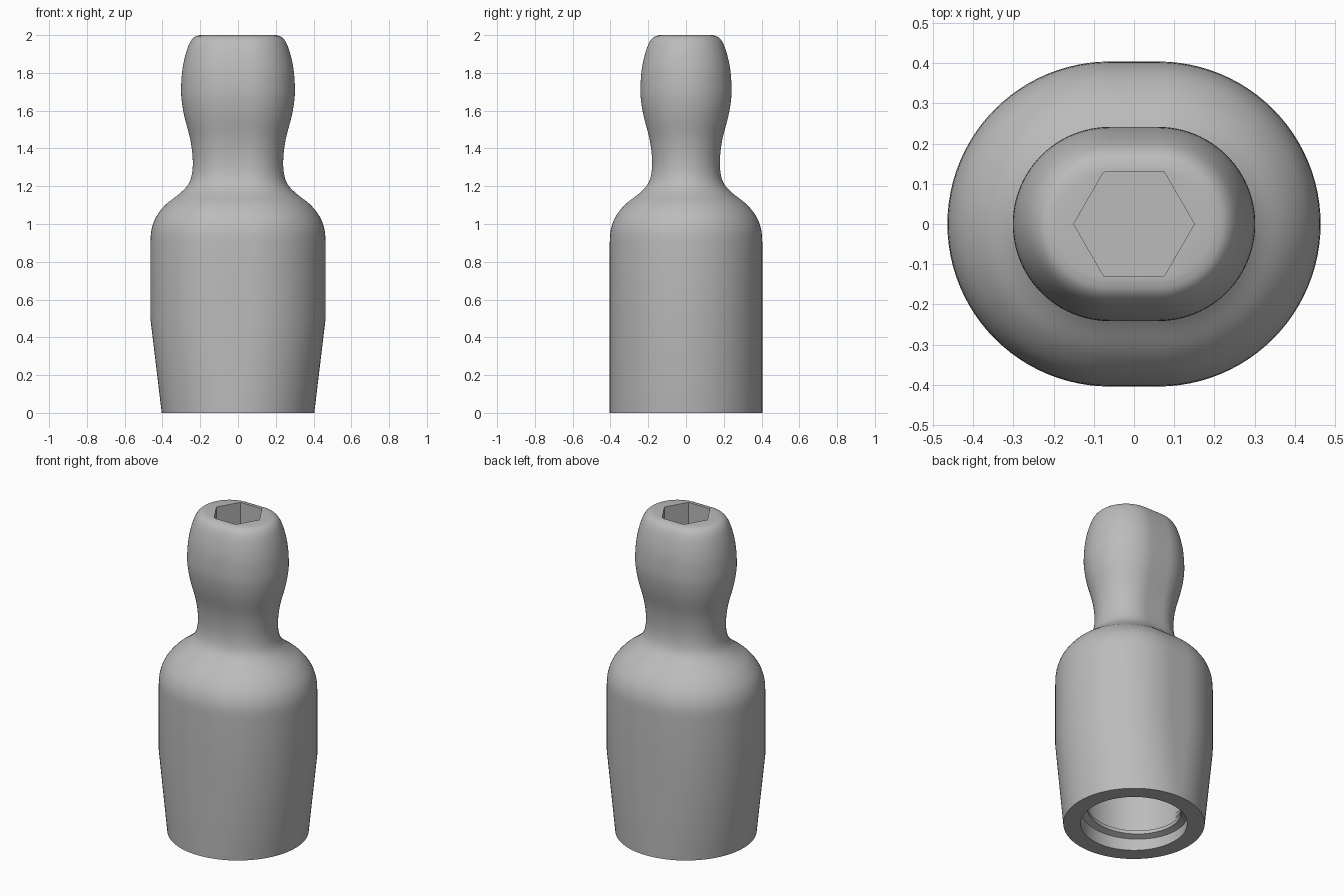
import bpy, bmesh, math
from mathutils import Vector

if "Cube" in bpy.data.objects:
    bpy.data.objects.remove(bpy.data.objects["Cube"])

grey = bpy.data.materials.new("plain grey")
grey.diffuse_color = (0.5, 0.5, 0.5, 1)
grey.use_nodes = True
grey.node_tree.nodes["Principled BSDF"].inputs["Base Color"].default_value = grey.diffuse_color

HALF = 48                      # segments per rounded end
ANGLES = [math.radians(-90 + 180 * i / HALF) for i in range(HALF + 1)]
ANGLES += [a + math.pi for a in ANGLES]


def stadium(r, e, z):
    """Round-ended outline: radius r, stretched by e to each side in x."""
    return [Vector((r * math.cos(a) + (e if i <= HALF else -e), r * math.sin(a), z))
            for i, a in enumerate(ANGLES)]


def hexagon(r, z):
    pts = []
    for a in ANGLES:
        d = r * math.cos(math.pi / 6) / math.cos(a % (math.pi / 3) - math.pi / 6)
        pts.append(Vector((d * math.cos(a), d * math.sin(a), z)))
    return pts


def smooth_profile(pts, steps=4):
    """Catmull-Rom curve through (radius, height) points."""
    p = [Vector(q) for q in [pts[0]] + pts + [pts[-1]]]
    out = []
    for a, b, c, d in zip(p, p[1:], p[2:], p[3:]):
        for k in range(steps):
            t = k / steps
            out.append(b + 0.5 * t * (c - a + t * (2*a - 5*b + 4*c - d + t * (3*b - 3*c + d - a))))
    return out + [p[-1]]


def finish(bm, name):
    bmesh.ops.remove_doubles(bm, verts=bm.verts, dist=1e-5)
    bmesh.ops.recalc_face_normals(bm, faces=bm.faces)
    mesh = bpy.data.meshes.new(name)
    bm.to_mesh(mesh)
    bm.free()
    mesh.materials.append(grey)
    ob = bpy.data.objects.new(name, mesh)
    bpy.context.collection.objects.link(ob)
    bpy.ops.object.select_all(action='DESELECT')
    bpy.context.view_layer.objects.active = ob
    ob.select_set(True)
    bpy.ops.object.shade_smooth_by_angle(angle=math.radians(30))
    return ob


def loft(bm, rings, closed=True, caps=True):
    rows = [[bm.verts.new(p) for p in ring] for ring in rings]
    n = len(rows[0])
    for a, b in zip(rows, rows[1:]):
        for i in range(n):
            j = (i + 1) % n
            bm.faces.new((a[i], a[j], b[j], b[i]))
    if caps:
        bm.faces.new(rows[0])
        bm.faces.new(rows[-1])


# Body: threaded bore, outer shell, shoulder, neck, knob and hex socket in one skin
E, R, BORE = 0.06, 0.404, 0.305
rings = [stadium(BORE, 0, 0.5), stadium(BORE, 0, 0), stadium(R, 0, 0), stadium(R, E, 0.5)]
curve = [(R, 0.9), (0.398, 0.97), (0.372, 1.04), (0.32, 1.105), (0.25, 1.16), (0.203, 1.21),
         (0.183, 1.27), (0.18, 1.35), (0.193, 1.45), (0.224, 1.57), (0.239, 1.66), (0.241, 1.73),
         (0.234, 1.82), (0.217, 1.9), (0.195, 1.96), (0.17, 1.99), (0.14, 2.0)]
rings += [stadium(r, E, z) for r, z in smooth_profile(curve)]
rings += [hexagon(0.15, 2.0), hexagon(0.15, 1.7)]
bm = bmesh.new()
loft(bm, rings)
finish(bm, "stopper_body")

# Thread: helical ridge inside the bore
TURNS, PITCH, STEPS = 1.5, 0.075, 108
sections = []
for k in range(STEPS + 1):
    t = k / STEPS
    a = t * TURNS * 2 * math.pi
    z = 0.05 + t * TURNS * PITCH
    depth = 0.036 * min(1, t * 12, (1 - t) * 12) + 0.001
    prof = [(BORE + 0.006, -0.026), (BORE - depth, -0.011), (BORE - depth, 0.011), (BORE + 0.006, 0.026)]
    sections.append([Vector((r * math.cos(a), r * math.sin(a), z + dz)) for r, dz in prof])
bm = bmesh.new()
loft(bm, sections)
finish(bm, "inner_thread")
